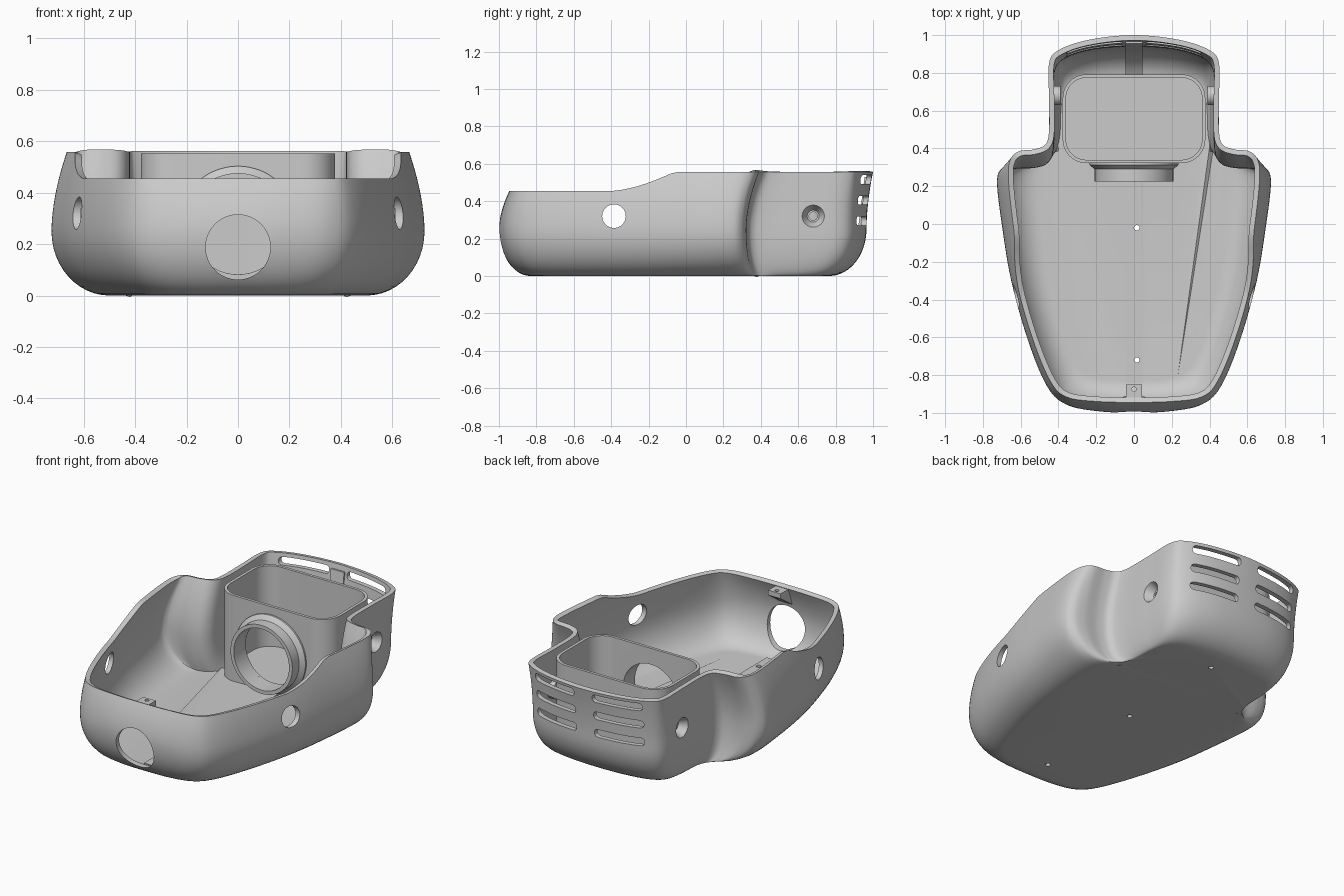
import bpy, bmesh
from math import sin, cos, pi, radians
from mathutils import Vector

if "Cube" in bpy.data.objects:
    bpy.data.objects.remove(bpy.data.objects["Cube"])

# Half plan outline, front centre to back centre: widest (x,y), floor (x,y), rim (x,y)
KEYS = [
    (0, -1.0, 0, -.83, 0, -.885), (.2, -.99, .15, -.825, .2, -.885),
    (.36, -.955, .26, -.79, .35, -.875), (.46, -.86, .33, -.70, .42, -.81),
    (.56, -.62, .40, -.50, .51, -.60), (.65, -.30, .46, -.25, .595, -.30),
    (.70, 0, .49, 0, .64, 0), (.725, .22, .50, .22, .665, .24),
    (.70, .295, .49, .32, .655, .34), (.63, .32, .47, .365, .61, .385),
    (.53, .325, .445, .395, .53, .395), (.47, .35, .42, .43, .47, .42),
    (.45, .43, .40, .50, .45, .49), (.45, .65, .39, .62, .45, .67),
    (.445, .82, .36, .70, .45, .85), (.38, .90, .29, .745, .40, .92),
    (.22, .95, .16, .76, .24, .975), (0, .965, 0, .765, 0, 1.0)]
ZM, ZT = .25, .557


def mesh_obj(name, bm):
    me = bpy.data.meshes.new(name)
    bm.to_mesh(me)
    bm.free()
    ob = bpy.data.objects.new(name, me)
    bpy.context.collection.objects.link(ob)
    return ob


def apply_mod(ob, mod):
    bpy.context.view_layer.objects.active = ob
    bpy.ops.object.modifier_apply(modifier=mod.name)


def boolean(ob, other, op='DIFFERENCE', keep=False):
    m = ob.modifiers.new("bool", 'BOOLEAN')
    m.operation, m.object, m.solver = op, other, 'EXACT'
    apply_mod(ob, m)
    if not keep:
        bpy.data.objects.remove(other)


def prism(name, pts, z0, z1, rot=(0, 0, 0), loc=(0, 0, 0)):
    bm = bmesh.new()
    f = bm.faces.new([bm.verts.new((x, y, z0)) for x, y in pts])
    ext = bmesh.ops.extrude_face_region(bm, geom=[f])['geom']
    bmesh.ops.translate(bm, vec=(0, 0, z1 - z0),
                        verts=[v for v in ext if isinstance(v, bmesh.types.BMVert)])
    bmesh.ops.recalc_face_normals(bm, faces=bm.faces)
    ob = mesh_obj(name, bm)
    ob.rotation_euler, ob.location = rot, loc
    bpy.context.view_layer.update()
    return ob


def rounded(w, h, r, n=10):
    pts = []
    for q, (sx, sy) in enumerate([(1, 1), (-1, 1), (-1, -1), (1, -1)]):
        for i in range(n + 1):
            a = (q + i / n) * pi / 2
            p = (sx * (w / 2 - r) + r * cos(a), sy * (h / 2 - r) + r * sin(a))
            pts.append(p)
    return pts


def cone(r1, r2, depth, loc, rot=(0, 0, 0)):
    bpy.ops.mesh.primitive_cone_add(vertices=48, radius1=r1, radius2=r2, depth=depth,
                                    location=loc, rotation=rot)
    return bpy.context.object


def smooth(ob):
    bpy.ops.object.select_all(action='DESELECT')
    ob.select_set(True)
    bpy.context.view_layer.objects.active = ob
    bpy.ops.object.shade_smooth_by_angle(angle=radians(32))


# Smooth closed outline through the mirrored keys
full = KEYS + [(-a, b, -c, d, -e, f) for a, b, c, d, e, f in KEYS[-2:0:-1]]
outline, SUB, N = [], 7, len(full)
for i in range(N):
    p = [full[(i + k) % N] for k in (-1, 0, 1, 2)]
    for s in range(SUB):
        t = s / SUB
        outline.append([.5 * (2 * b + (c - a) * t + (2 * a - 5 * b + 4 * c - d) * t * t
                              + (3 * b - a - 3 * c + d) * t ** 3) for a, b, c, d in zip(*p)])


def rim_z(y):
    u = min(max((y + .4) / .34, 0), 1)
    return .455 + (ZT - .455) * u ** 1.6


# Hull: stacked outlines, rounded to the floor and leaning towards the rim
def place(k, level):
    mid, bot, top = (Vector(k[j:j + 2]) for j in (0, 2, 4))
    if level <= 12:
        a = level / 12 * pi / 2
        z, xy = ZM * (1 - cos(a)), mid.lerp(bot, 1 - sin(a))
    else:
        z = ZM + (rim_z(k[1]) - ZM) * (level - 12) / 9
        xy = mid.lerp(top, ((z - ZM) / (ZT - ZM)) ** 1.8)
    return (xy.x, xy.y, z)


bm = bmesh.new()
rings = [[bm.verts.new(place(k, lv)) for k in outline] for lv in range(22)]
M = len(outline)
for lo, hi in zip(rings, rings[1:]):
    for i in range(M):
        j = (i + 1) % M
        bm.faces.new((lo[i], lo[j], hi[j], hi[i]))
bm.faces.new(rings[0][::-1])
hull = mesh_obj("hull", bm)
sol = hull.modifiers.new("wall", 'SOLIDIFY')
sol.thickness, sol.offset, sol.use_even_offset = .028, -1, True
apply_mod(hull, sol)

# Centre rib along floor and back wall, and front screw bracket
YZ = (pi / 2, 0, pi / 2)
rib = [(-.84, .015), (.74, .015), (.85, .055), (.91, .13), (.945, .25), (.98, .53),
       (.955, .53), (.922, .27), (.89, .16), (.83, .085), (.74, .034), (-.84, .034)]
boolean(hull, prism("rib", rib, -.045, .045, YZ), 'UNION')
bracket = [(-.938, .44), (-.85, .44), (-.85, .41), (-.965, .33)]
boolean(hull, prism("bracket", bracket, -.042, .042, YZ), 'UNION')
boolean(hull, cone(.012, .012, .1, (0, -.875, .42)))

# Countersunk side bosses and round side openings
for s in (1, -1):
    rot = (0, s * pi / 2, 0)
    boolean(hull, cone(.05, .05, .045, (s * .4125, .68, .32), rot), 'UNION')
    boolean(hull, cone(.032, .06, .05, (s * .427, .68, .32), rot))
    boolean(hull, cone(.022, .022, .2, (s * .42, .68, .32), rot))
    boolean(hull, cone(.063, .063, .4, (s * .64, -.385, .32), rot))
    # Rear vent slots
    for z in (.515, .405, .295):
        boolean(hull, prism("slot", rounded(.30, .048, .022), -1.1, -.82,
                            (pi / 2, 0, 0), (s * .21, 0, z)))

# Front opening and floor screw holes
boolean(hull, cone(.126, .126, .4, (0, -.98, .188), (pi / 2, 0, 0)))
for y in (-.72, -.02, .68):
    boolean(hull, cone(.014, .014, .12, (.015, y, .02)))
smooth(hull)

# Inner rounded box with floor and front port
CY, CZ = .557, .268
box = prism("inner_box", rounded(.755, .47, .125), .022, .552, loc=(0, CY, 0))
boolean(box, prism("cavity", rounded(.72, .435, .108), .062, .7, loc=(0, CY, 0)))
boolean(box, cone(.186, .186, .2, (0, .33, CZ), (pi / 2, 0, 0)))
smooth(box)

# Flared collar around the port
prof = [(.186, .335), (.186, .225), (.208, .225), (.208, .29), (.235, .312), (.235, .335)]
bm = bmesh.new()
SEG = 64
loops = [[bm.verts.new((r * cos(2 * pi * i / SEG), y, CZ + r * sin(2 * pi * i / SEG)))
          for r, y in prof] for i in range(SEG)]
for i in range(SEG):
    a, b = loops[i], loops[(i + 1) % SEG]
    for k in range(len(prof)):
        m = (k + 1) % len(prof)
        bm.faces.new((a[k], a[m], b[m], b[k]))
bmesh.ops.recalc_face_normals(bm, faces=bm.faces)
smooth(mesh_obj("port_collar", bm))
